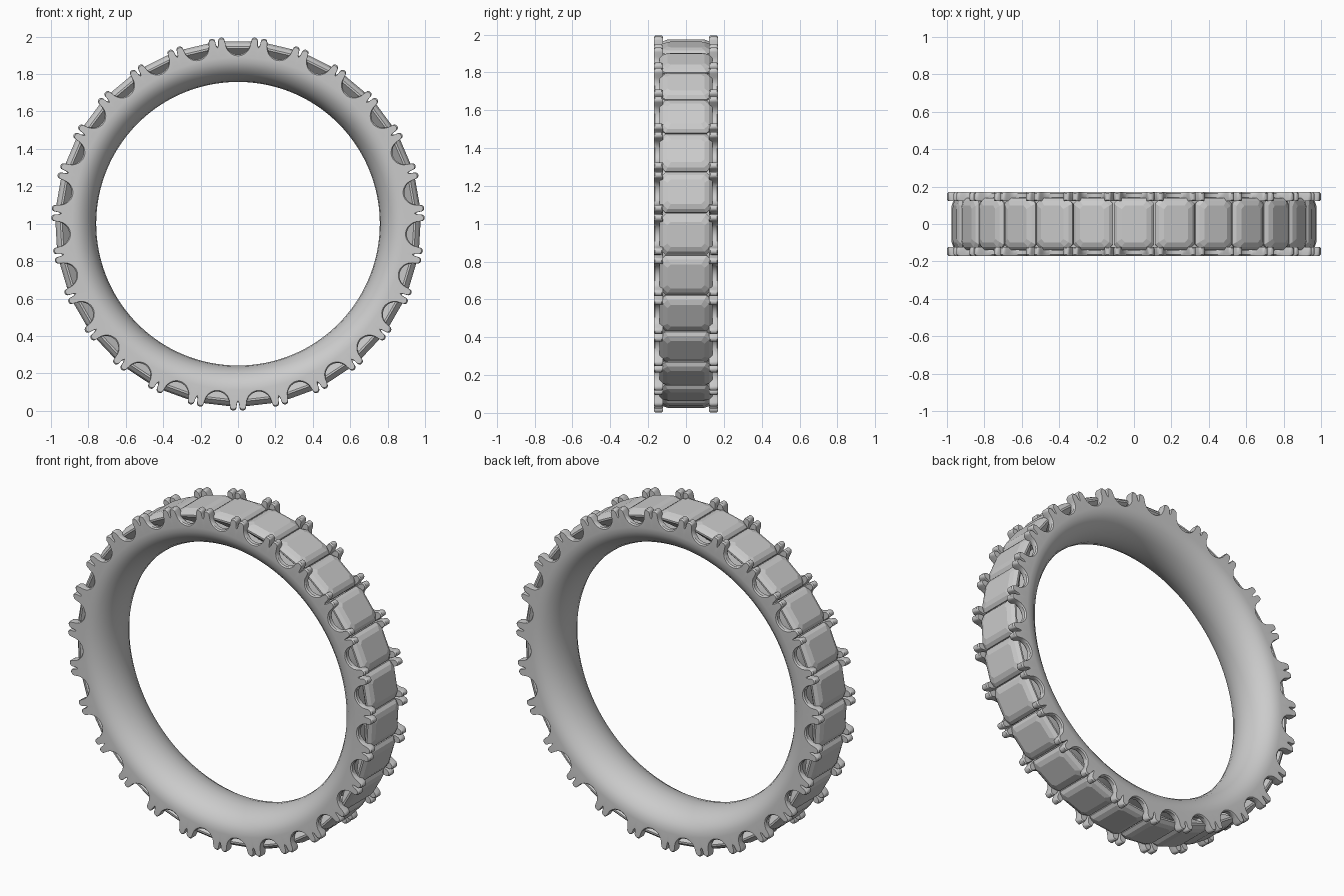
import bpy, bmesh
from math import sin, cos, pi
from mathutils import Matrix

if "Cube" in bpy.data.objects:
    bpy.data.objects.remove(bpy.data.objects["Cube"])

N = 27            # stones around the ring
CZ = 1.0          # ring centre height
HALF = 0.112      # half pitch measured along the rim


def finish(bm, name):
    bmesh.ops.recalc_face_normals(bm, faces=bm.faces)
    me = bpy.data.meshes.new(name)
    bm.to_mesh(me)
    bm.free()
    ob = bpy.data.objects.new(name, me)
    bpy.context.collection.objects.link(ob)
    return ob


# Rim outline over half a pitch: scallop, rounded claw, slot
half = [(0.068 * sin(i * pi / 14), 0.972 - 0.068 * cos(i * pi / 14)) for i in range(8)]
half += [(0.087 - 0.017 * cos(i * pi / 8), 0.982 + 0.017 * sin(i * pi / 8)) for i in range(9)]
half += [(0.1065, 0.962), (HALF, 0.951)]
period = [(-v, r) for v, r in reversed(half[1:])] + half[:-1]


# Cross-section (radius, y) for a given rim radius, rounded comfort-fit inside
def section(r):
    yi = 0.122 if r > 0.955 else 0.134
    side = [(0.86, yi), (r - 0.006, yi), (r, yi + 0.007), (r, 0.163), (r - 0.007, 0.17),
            (0.888, 0.17), (0.86, 0.166), (0.83, 0.152), (0.80, 0.125),
            (0.778, 0.09), (0.763, 0.045)]
    return side + [(0.758, 0)] + [(a, -y) for a, y in reversed(side)]


# Band with scalloped walls and paired claws
bm = bmesh.new()
rings = []
for k in range(N):
    for v, r in period:
        t = (2 * k + v / HALF) * pi / N
        rings.append([bm.verts.new((a * sin(t), y, CZ + a * cos(t))) for a, y in section(r)])
for i, a in enumerate(rings):
    b = rings[(i + 1) % len(rings)]
    for j in range(len(a)):
        m = (j + 1) % len(a)
        bm.faces.new((a[j], a[m], b[m], b[j]))
band = finish(bm, "band")
bpy.context.view_layer.objects.active = band
band.select_set(True)
bpy.ops.object.shade_smooth_by_angle(angle=pi / 6)
band.select_set(False)

# Step-cut stone: octagonal layers (radius, half width, half length, corner cut)
layers = [(0.865, 0.02, 0.05, 0.008), (0.905, 0.075, 0.10, 0.02), (0.938, 0.108, 0.139, 0.03),
          (0.948, 0.108, 0.139, 0.03), (0.964, 0.092, 0.122, 0.025), (0.974, 0.066, 0.098, 0.018)]
bm = bmesh.new()
loops = []
for r, w, l, c in layers:
    pts = [(w, l - c), (w - c, l), (c - w, l), (-w, l - c),
           (-w, c - l), (c - w, -l), (w - c, -l), (w, c - l)]
    loops.append([bm.verts.new((x, y, r)) for x, y in pts])
for a, b in zip(loops, loops[1:]):
    for j in range(8):
        m = (j + 1) % 8
        bm.faces.new((a[j], a[m], b[m], b[j]))
bm.faces.new(loops[0])
bm.faces.new(loops[-1])
stone = finish(bm, "stone_0")

# Set stones all around the band
for k in range(N):
    ob = stone if k == 0 else bpy.data.objects.new(f"stone_{k}", stone.data)
    if k:
        bpy.context.collection.objects.link(ob)
    ob.matrix_world = Matrix.Translation((0, 0, CZ)) @ Matrix.Rotation(2 * pi * k / N, 4, 'Y')
